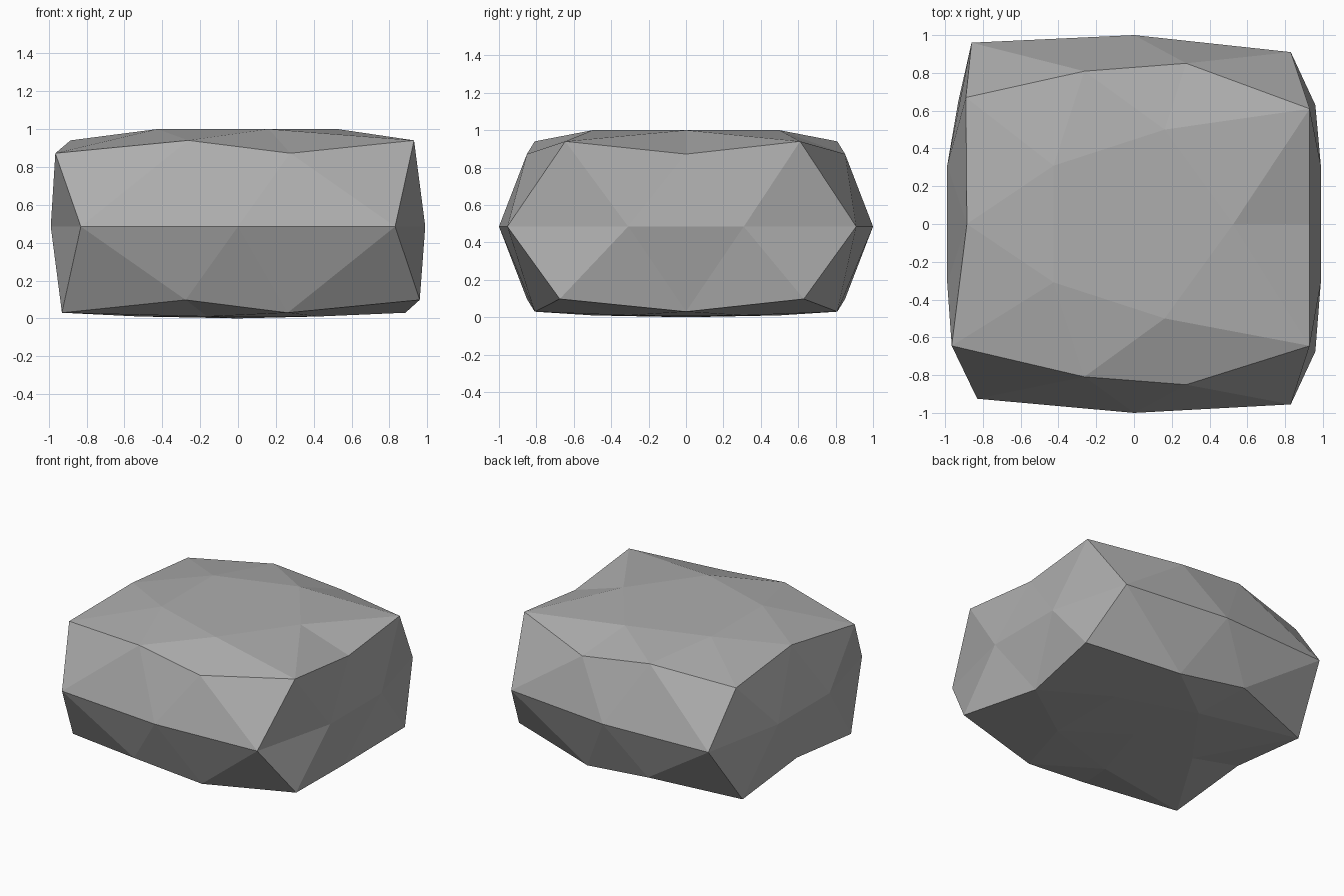
import bpy, bmesh

if "Cube" in bpy.data.objects:
    bpy.data.objects.remove(bpy.data.objects["Cube"])

stone = bpy.data.materials.new("stone_grey")
stone.diffuse_color = (0.42, 0.42, 0.42, 1)
stone.use_nodes = True
stone.node_tree.nodes["Principled BSDF"].inputs["Base Color"].default_value = stone.diffuse_color

# Pulled-out corners as (x, y), keyed by (level, x side, y side)
corners = {
    ("upper", 1, 1): (0.93, 0.61), ("upper", 1, -1): (0.93, -0.645),
    ("upper", -1, 1): (-0.89, 0.67), ("upper", -1, -1): (-0.965, -0.645),
    ("middle", 1, 1): (0.83, 0.91), ("middle", 1, -1): (0.83, -0.955),
    ("middle", -1, 1): (-0.86, 0.96), ("middle", -1, -1): (-0.83, -0.925),
    ("lower", 1, 1): (0.96, 0.63), ("lower", 1, -1): (0.96, -0.675),
    ("lower", -1, 1): (-0.93, 0.65), ("lower", -1, -1): (-0.93, -0.65),
}

# Low-poly boulder: a faceted sphere, squared off and flattened
bm = bmesh.new()
bmesh.ops.create_icosphere(bm, subdivisions=2, radius=1)
for v in bm.verts:
    x, y, z = v.co
    if abs(x) > 0.55 and abs(y) > 0.45:
        level = "upper" if z > 0.1 else "lower" if z < -0.1 else "middle"
        v.co.x, v.co.y = corners[level, 1 if x > 0 else -1, 1 if y > 0 else -1]
    elif abs(x) > 0.8:
        v.co.x *= 1.04
    # flat top and slightly rounded base
    if z > 0.7:
        v.co.z = 1.0
    elif z < -0.95:
        v.co.z = 0.0
    elif z < -0.7:
        v.co.z = 0.01
    else:
        v.co.z = 0.485 + 0.866 * z

mesh = bpy.data.meshes.new("boulder")
bm.to_mesh(mesh)
bm.free()
mesh.materials.append(stone)
boulder = bpy.data.objects.new("boulder", mesh)
bpy.context.collection.objects.link(boulder)
